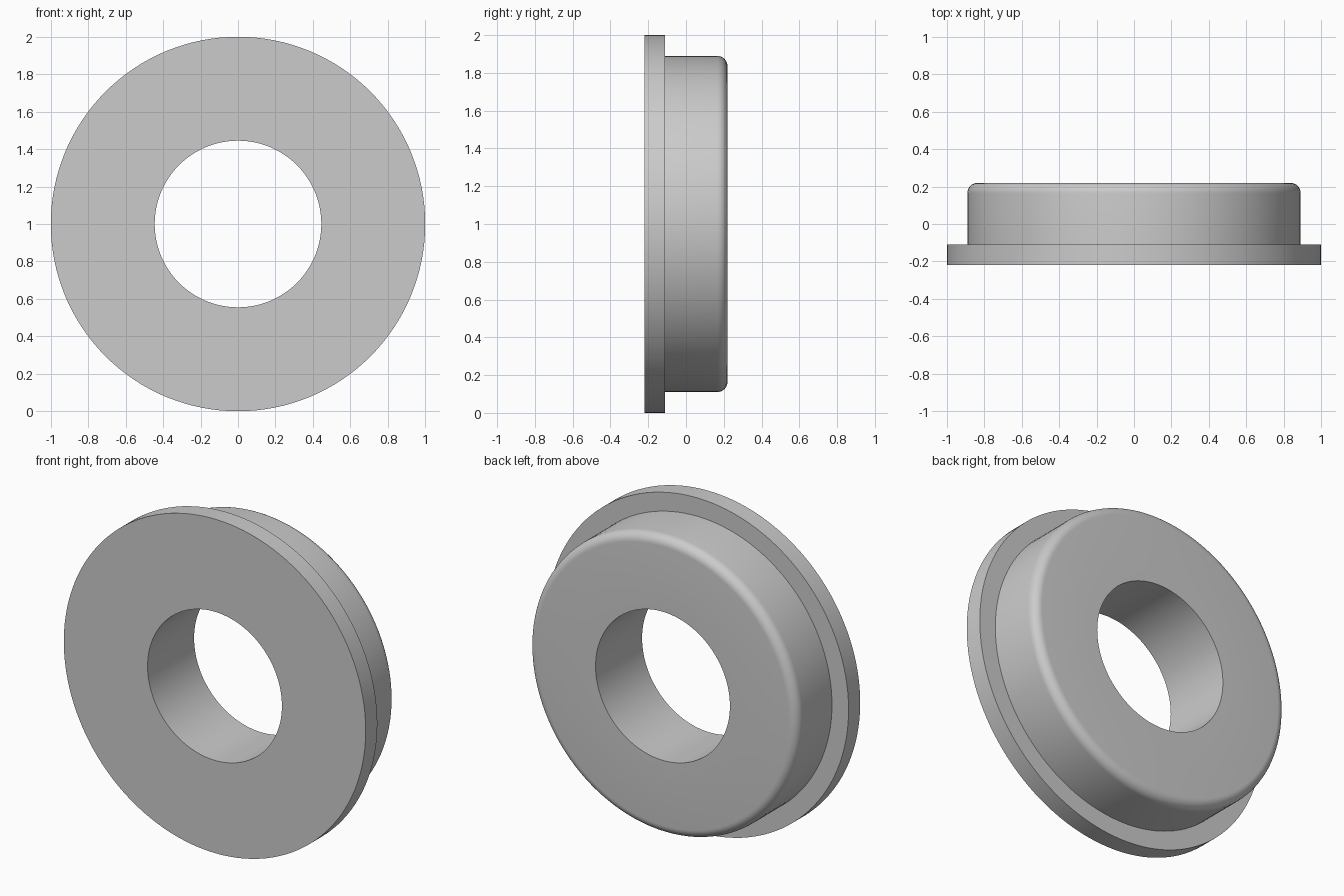
import bpy
import bmesh
from math import sin, cos, pi, radians
from mathutils import Matrix, Vector

cube = bpy.data.objects.get("Cube")
if cube:
    bpy.data.objects.remove(cube)

# Plain grey metal
grey = bpy.data.materials.new("grey_metal")
grey.use_nodes = True
colour = (0.6, 0.6, 0.6, 1)
grey.diffuse_color = colour
grey.node_tree.nodes["Principled BSDF"].inputs["Base Color"].default_value = colour

# Main dimensions
BORE, BODY, FLANGE = 0.445, 0.89, 1.0
FRONT, STEP, BACK = -0.22, -0.11, 0.22
FILLET = 0.055
SEGMENTS = 128

# Cross-section as (radius, y), with a rounded back rim
profile = [(BORE, FRONT), (FLANGE, FRONT), (FLANGE, STEP), (BODY, STEP)]
for i in range(9):
    a = i / 8 * pi / 2
    profile.append((BODY - FILLET + FILLET * cos(a), BACK - FILLET + FILLET * sin(a)))
profile.append((BORE, BACK))

# Revolve the closed section around the y axis
bm = bmesh.new()
verts = [bm.verts.new((r, y, 0)) for r, y in profile]
edges = [bm.edges.new((verts[i - 1], verts[i])) for i in range(len(verts))]
bmesh.ops.spin(bm, geom=verts + edges, cent=(0, 0, 0), axis=(0, 1, 0),
               angle=2 * pi, steps=SEGMENTS, use_merge=True)
bmesh.ops.remove_doubles(bm, verts=bm.verts, dist=0.0001)
bmesh.ops.recalc_face_normals(bm, faces=bm.faces)
bmesh.ops.transform(bm, matrix=Matrix.Translation(Vector((0, 0, FLANGE))), verts=bm.verts)

mesh = bpy.data.meshes.new("flanged_bushing")
bm.to_mesh(mesh)
bm.free()
mesh.materials.append(grey)
bushing = bpy.data.objects.new("flanged_bushing", mesh)
bpy.context.collection.objects.link(bushing)

# Smooth the round surfaces, keep the corners crisp
bpy.ops.object.select_all(action="DESELECT")
bushing.select_set(True)
bpy.context.view_layer.objects.active = bushing
bpy.ops.object.shade_smooth_by_angle(angle=radians(30))
